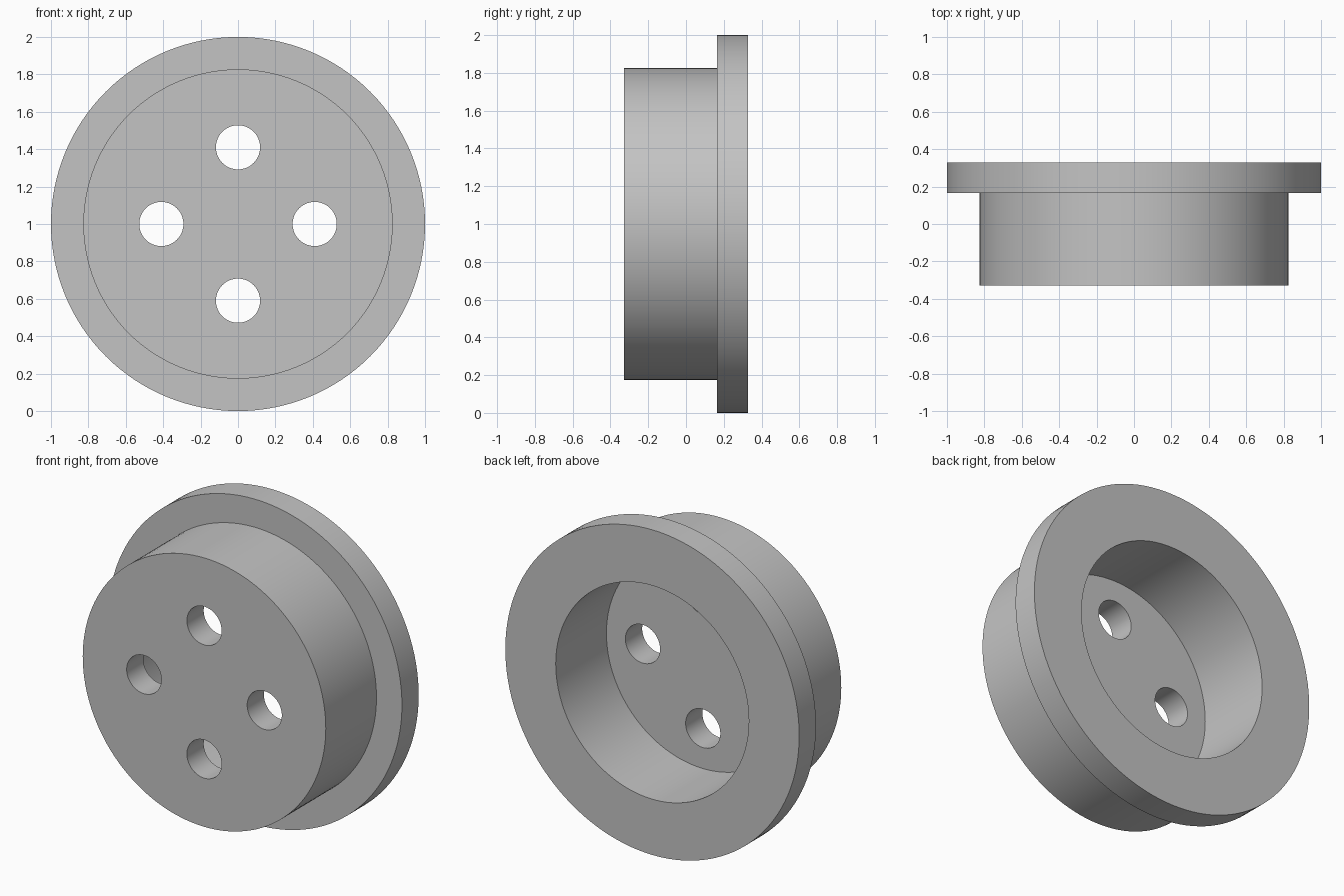
import bpy
import math

cube = bpy.data.objects.get("Cube")
if cube:
    bpy.data.objects.remove(cube, do_unlink=True)

# Main dimensions
HALF_DEPTH = 0.328
STEP_Y = 0.165
FLANGE_RADIUS, HUB_RADIUS, RECESS_RADIUS = 1.0, 0.827, 0.657
HOLE_RADIUS, HOLE_OFFSET = 0.118, 0.41

grey = bpy.data.materials.new("light_grey")
grey.use_nodes = True
colour = (0.55, 0.55, 0.55, 1)
grey.diffuse_color = colour
grey.node_tree.nodes["Principled BSDF"].inputs["Base Color"].default_value = colour


def disc(name, radius, front, back, x=0, z=1, sides=128):
    """Cylinder along y, running from front to back."""
    bpy.ops.mesh.primitive_cylinder_add(
        vertices=sides, radius=radius, depth=back - front,
        location=(x, (front + back) / 2, z), rotation=(math.pi / 2, 0, 0))
    obj = bpy.context.object
    obj.name = name
    obj.data.materials.append(grey)
    return obj


def combine(target, tool, operation):
    """Apply a boolean and remove the tool."""
    mod = target.modifiers.new(operation, 'BOOLEAN')
    mod.operation = operation
    mod.solver = 'EXACT'
    mod.object = tool
    bpy.context.view_layer.objects.active = target
    bpy.ops.object.modifier_apply(modifier=mod.name)
    bpy.data.objects.remove(tool, do_unlink=True)


# Hub with a wider rear flange
hub = disc("flanged_hub", HUB_RADIUS, -HALF_DEPTH, 0.25)
combine(hub, disc("flange", FLANGE_RADIUS, STEP_Y, HALF_DEPTH), 'UNION')

# Deep recess in the back
combine(hub, disc("recess", RECESS_RADIUS, -STEP_Y, 0.5), 'DIFFERENCE')

# Four through holes around the axis
for i in range(4):
    angle = i * math.pi / 2
    hole = disc("bolt_hole", HOLE_RADIUS, -0.5, 0,
                HOLE_OFFSET * math.cos(angle),
                1 + HOLE_OFFSET * math.sin(angle), 64)
    combine(hub, hole, 'DIFFERENCE')

# Smooth walls, sharp rims
bpy.ops.object.select_all(action='DESELECT')
hub.select_set(True)
bpy.context.view_layer.objects.active = hub
bpy.ops.object.shade_smooth_by_angle(angle=math.radians(30))
